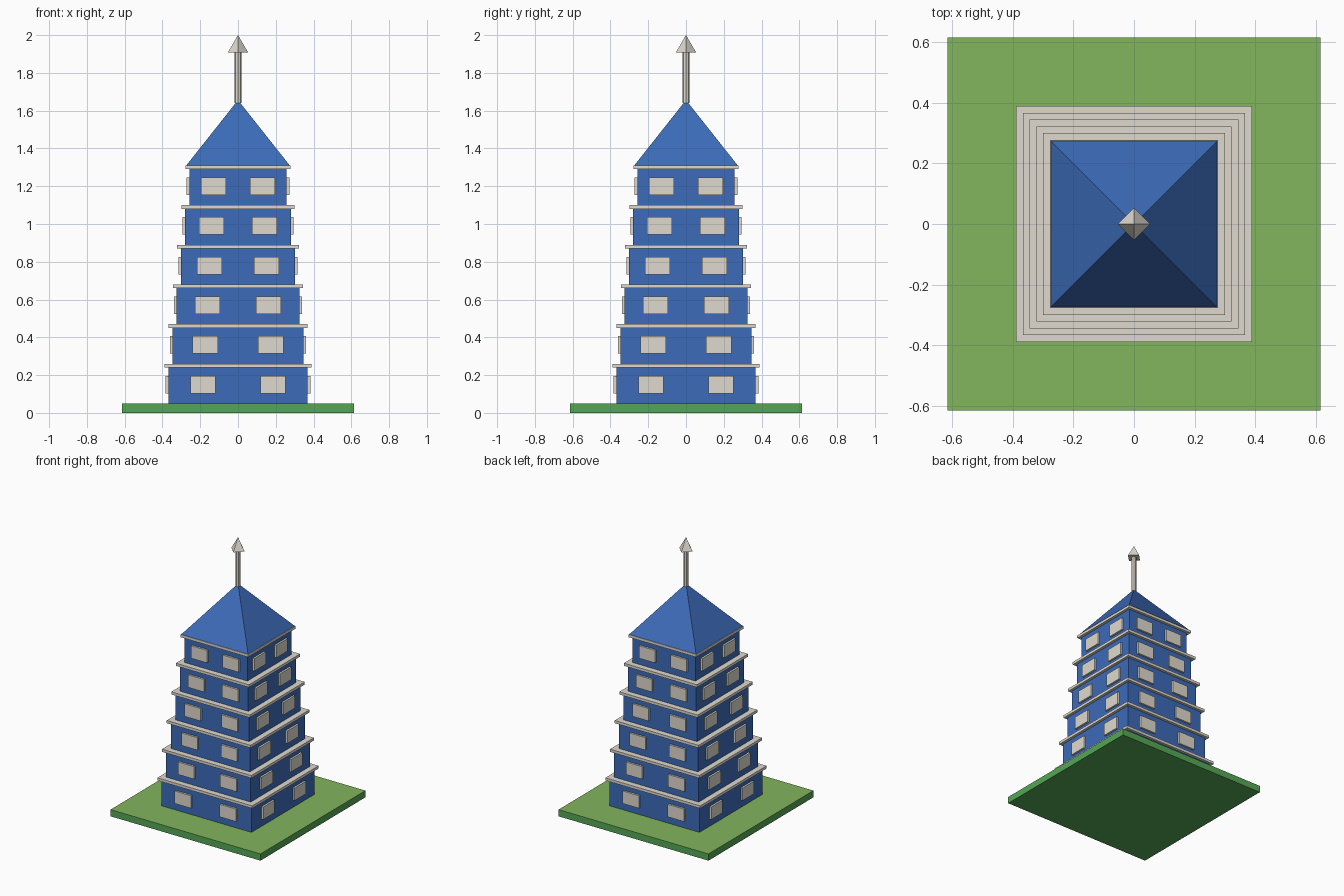
import bpy, math

if "Cube" in bpy.data.objects:
    bpy.data.objects.remove(bpy.data.objects["Cube"])


def material(name, rgb):
    m = bpy.data.materials.new(name)
    m.diffuse_color = (*rgb, 1)
    m.use_nodes = True
    m.node_tree.nodes["Principled BSDF"].inputs["Base Color"].default_value = m.diffuse_color
    return m


BLUE = material("blue_wall", (0.045, 0.147, 0.485))
CREAM = material("cream_trim", (0.74, 0.70, 0.62))
GRASS = material("grass_top", (0.225, 0.46, 0.11))
GREEN = material("green_side", (0.09, 0.39, 0.09))


def box(name, size, centre, mat):
    bpy.ops.mesh.primitive_cube_add(size=1, location=centre)
    ob = bpy.context.object
    ob.name = name
    ob.scale = size
    bpy.ops.object.transform_apply(location=False, rotation=False, scale=True)
    ob.data.materials.append(mat)
    return ob


def cone(name, sides, r1, r2, z0, z1, turn, mat):
    bpy.ops.mesh.primitive_cone_add(vertices=sides, radius1=r1, radius2=r2, depth=z1 - z0,
                                    location=(0, 0, (z0 + z1) / 2), rotation=(0, 0, turn))
    ob = bpy.context.object
    ob.name = name
    ob.data.materials.append(mat)
    return ob


# Lawn slab with a lighter grass top
lawn = box("lawn", (1.23, 1.23, 0.05), (0, 0, 0.025), GREEN)
lawn.data.materials.append(GRASS)
for face in lawn.data.polygons:
    if face.normal.z > 0.5:
        face.material_index = 1

# Six tapering storeys, each with a ledge and two windows per side
WALL_H, LEDGE_H = 0.19, 0.02
WIN_W, WIN_H, WIN_OUT = 0.133, 0.093, 0.014
z = 0.05
for i in range(6):
    half = 0.369 - 0.0223 * i
    box(f"storey_{i + 1}", (2 * half, 2 * half, WALL_H), (0, 0, z + WALL_H / 2), BLUE)
    ledge = 2 * (half + 0.02)
    box(f"ledge_{i + 1}", (ledge, ledge, LEDGE_H), (0, 0, z + WALL_H + LEDGE_H / 2), CREAM)
    for s in (-1, 1):
        for t in (-1, 1):
            along, out, zc = s * half / 2, t * half, z + 0.1
            box(f"window_{i + 1}", (WIN_W, 2 * WIN_OUT, WIN_H), (along, out, zc), CREAM)
            box(f"window_{i + 1}", (2 * WIN_OUT, WIN_W, WIN_H), (out, along, zc), CREAM)
    z += WALL_H + LEDGE_H

# Pyramid roof, mast and arrow-shaped finial
cone("roof", 4, 0.274 * math.sqrt(2), 0, z, 1.656, math.pi / 4, BLUE)
cone("mast", 8, 0.018, 0.018, 1.64, 1.91, 0, CREAM)
cone("finial", 4, 0.054, 0, 1.908, 2.0, 0, CREAM)
